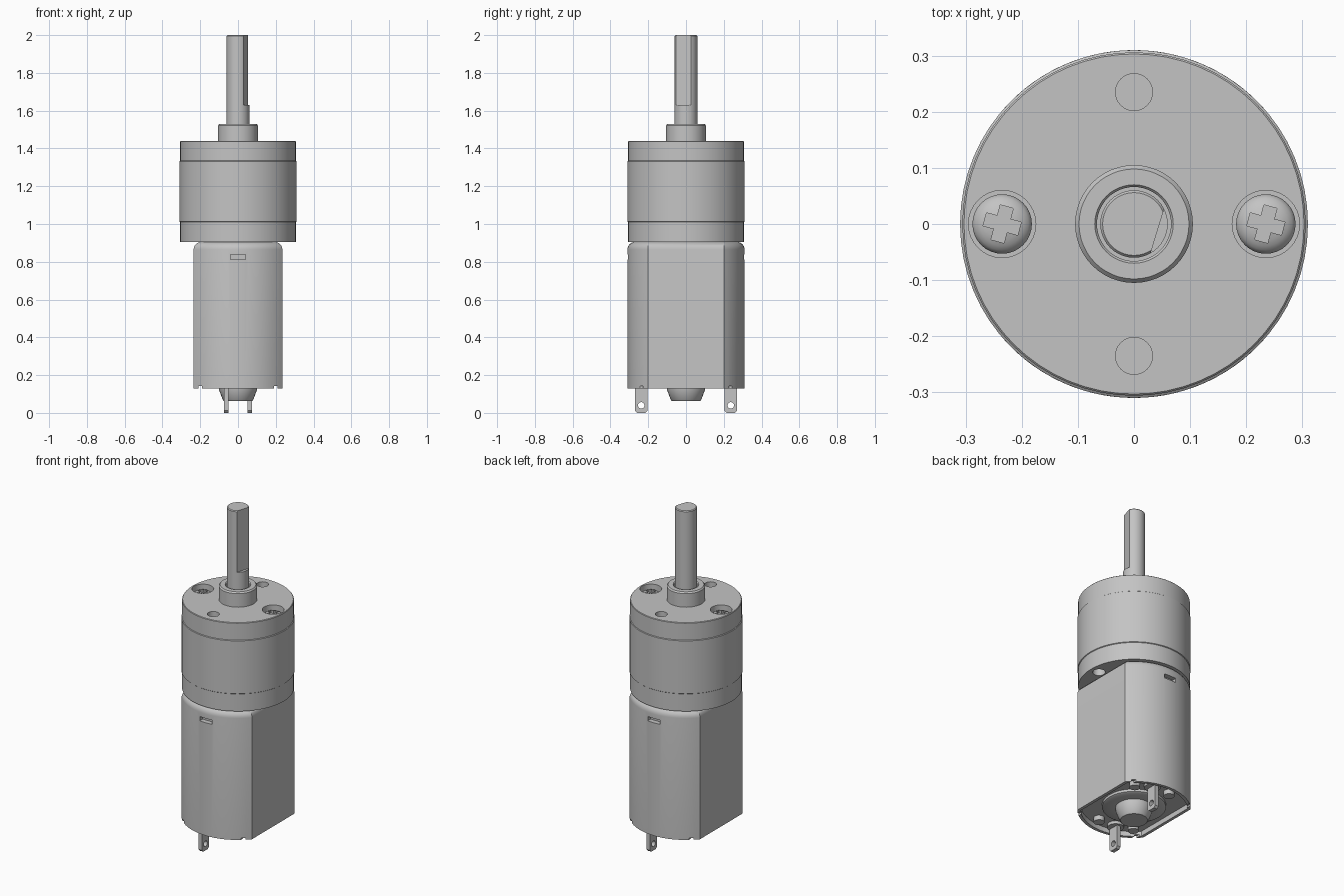
import bpy, bmesh, math
from mathutils import Matrix, Vector

if "Cube" in bpy.data.objects:
    bpy.data.objects.remove(bpy.data.objects["Cube"], do_unlink=True)

metal = bpy.data.materials.new("grey metal")
metal.use_nodes = True
GREY = (0.55, 0.55, 0.55, 1)
metal.diffuse_color = GREY
metal.node_tree.nodes["Principled BSDF"].inputs["Base Color"].default_value = GREY


def loft(name, rings, loc=(0, 0, 0)):
    """Closed skin through rings of equal length, capped at both ends."""
    bm = bmesh.new()
    loops = [[bm.verts.new(p) for p in ring] for ring in rings]
    n = len(loops[0])
    for a, b in zip(loops, loops[1:]):
        for i in range(n):
            j = (i + 1) % n
            bm.faces.new((a[i], a[j], b[j], b[i]))
    bm.faces.new(loops[0][::-1])
    bm.faces.new(loops[-1])
    bmesh.ops.recalc_face_normals(bm, faces=bm.faces)
    mesh = bpy.data.meshes.new(name)
    bm.to_mesh(mesh)
    bm.free()
    mesh.materials.append(metal)
    obj = bpy.data.objects.new(name, mesh)
    obj.location = loc
    bpy.context.collection.objects.link(obj)
    return obj


def lathe(name, profile, loc=(0, 0, 0), n=32):
    """Turned part from (radius, height) pairs."""
    turn = [2 * math.pi * i / n for i in range(n)]
    return loft(name, [[(r * math.cos(t), r * math.sin(t), z) for t in turn]
                       for r, z in profile], loc)


def rod(name, r, z0, z1, x=0, y=0, n=32):
    return lathe(name, [(r, z0), (r, z1)], (x, y, 0), n)


def box(name, size, loc, turn=0):
    x, y, z = (s / 2 for s in size)
    base = [(-x, -y), (x, -y), (x, y), (-x, y)]
    obj = loft(name, [[(px, py, h) for px, py in base] for h in (-z, z)], loc)
    obj.rotation_euler.z = turn
    return obj


def cut(obj, cutters):
    """Subtract the cutters from a part, then discard them."""
    bpy.context.view_layer.objects.active = obj
    for c in cutters:
        c.hide_render = True
        mod = obj.modifiers.new("cut", "BOOLEAN")
        mod.operation, mod.solver, mod.object = "DIFFERENCE", "EXACT", c
        bpy.ops.object.modifier_apply(modifier=mod.name)
        bpy.data.objects.remove(c, do_unlink=True)


def can_ring(inset, z, n=28):
    """Circle with two flat sides, moved inward by inset."""
    r, flat = 0.31 - inset, 0.235 - inset
    t0 = math.acos(flat / r)
    arc = [t0 + (math.pi - 2 * t0) * i / n for i in range(n + 1)]
    return [(r * math.cos(t + h), r * math.sin(t + h), z)
            for h in (0, math.pi) for t in arc]


# Motor can: open rim below, rounded shoulder above
shoulder = [can_ring(0.04 * (1 - math.cos(a)), 0.865 + 0.04 * math.sin(a))
            for a in (math.pi / 2 * i / 6 for i in range(7))]
can = loft("motor_can", [can_ring(0.018, 0.16), can_ring(0.018, 0.13),
                         can_ring(0, 0.13)] + shoulder)
cutters = []
for s in (-1, 1):
    cutters.append(box("vent_cutter", (0.08, 0.05, 0.026), (0, s * 0.305, 0.825)))
    for x in (-0.2, 0.2):
        cutters.append(box("notch_cutter", (0.02, 0.1, 0.024), (x, s * 0.23, 0.13)))
cut(can, cutters)

# Rear bearing housing
lathe("rear_bearing", [(0.175, 0.165), (0.175, 0.145), (0.165, 0.14),
                       (0.102, 0.14), (0.1, 0.12), (0.08, 0.068), (0.074, 0.062)])

# Rear bumps and solder terminals, repeated by a half turn
for side, s in (("front", 1), ("back", -1)):
    rod(side + "_outer_bump", 0.03, 0.132, 0.165, -0.15 * s, -0.185 * s, 20)
    rod(side + "_inner_bump", 0.03, 0.132, 0.165, 0.055 * s, -0.232 * s, 20)
    rod(side + "_terminal_base", 0.045, 0.142, 0.165, -0.063 * s, -0.232 * s, 20)
    outline = [(-0.033, 0.165), (-0.033, 0.012), (-0.022, 0),
               (0.022, 0), (0.033, 0.012), (0.033, 0.165)]
    tab = loft(side + "_terminal", [[(x, y, z) for y, z in outline]
                                    for x in (-0.012, 0.012)],
               (-0.063 * s, -0.237 * s, 0))
    hole = rod("terminal_hole_cutter", 0.017, -0.05, 0.05, n=20)
    hole.rotation_euler.y = math.pi / 2
    hole.location = (-0.063 * s, -0.237 * s, 0.04)
    cut(tab, [hole])

# Gearbox: slightly narrower end plates around the ring gear
gearbox = lathe("gearbox", [(0.306, 0.905), (0.306, 1.01), (0.31, 1.013),
                            (0.31, 1.332), (0.306, 1.335), (0.306, 1.437),
                            (0.303, 1.44)], n=64)
cutters = []
for s in (-1, 1):
    cutters += [rod("mount_hole_cutter", 0.033, 1.34, 1.5, 0, s * 0.235),
                rod("screw_well_cutter", 0.06, 1.38, 1.5, s * 0.235, 0),
                rod("lower_hole_cutter", 0.035, 0.85, 0.95, s * 0.25, 0)]
cut(gearbox, cutters)

# Cross-head screws
for side, s in (("left", 1), ("right", -1)):
    dome = [(0.053 * math.cos(a), 1.4 + 0.028 * math.sin(a))
            for a in (math.radians(d) for d in range(0, 85, 14))]
    screw = lathe(side + "_screw", [(0.053, 1.375)] + dome, (s * 0.235, 0, 0))
    cut(screw, [box("cross_cutter", size, (s * 0.235, 0, 1.425), math.radians(-15))
                for size in ((0.064, 0.024, 0.04), (0.024, 0.064, 0.04))])

# Output bushing with a bore around the shaft
lathe("output_bushing", [(0.105, 1.43), (0.105, 1.522), (0.098, 1.53),
                         (0.07, 1.53), (0.066, 1.525), (0.066, 1.48)], n=48)

# D-shaped output shaft
shaft = lathe("output_shaft", [(0.06, 1.47), (0.06, 1.995), (0.056, 2)], n=40)
turn = math.radians(-17)
offset = Matrix.Rotation(turn, 3, "Z") @ Vector((0.0435 + 0.05, 0, 0))
cut(shaft, [box("flat_cutter", (0.1, 0.2, 0.4), (offset.x, offset.y, 1.83), turn)])

# Smooth the round walls and keep the edges sharp
bpy.ops.object.select_all(action="DESELECT")
for obj in bpy.context.collection.objects:
    if obj.type == "MESH" and metal.name in obj.data.materials:
        obj.select_set(True)
        bpy.context.view_layer.objects.active = obj
bpy.ops.object.shade_smooth_by_angle(angle=math.radians(30))
